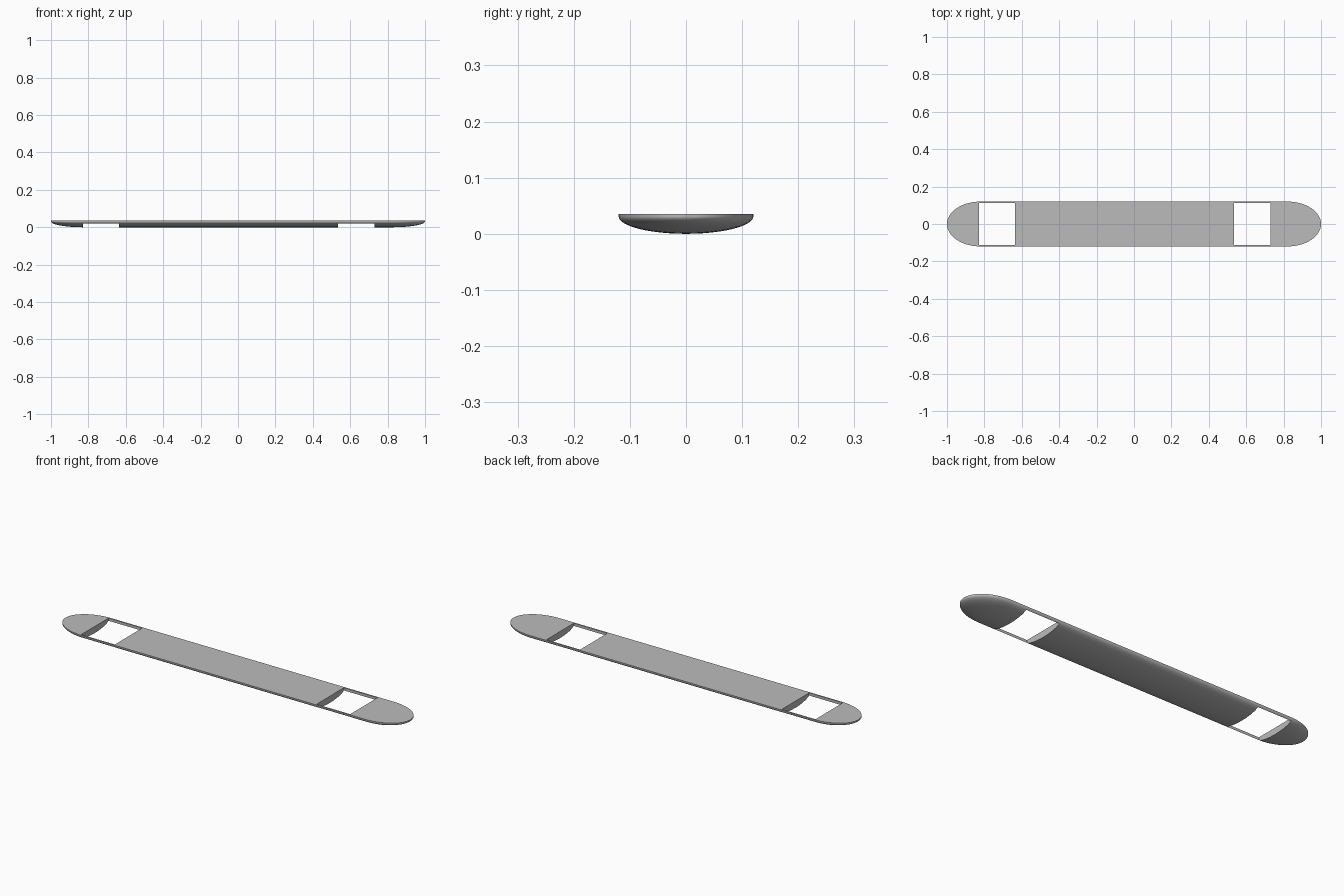
import bpy, bmesh, math

cube = bpy.data.objects.get("Cube")
if cube:
    bpy.data.objects.remove(cube)

HALF_W, TOP, RIM = 0.12, 0.035, 0.031
STRAIGHT, CAP = 0.82, 0.18
ARC, STEPS = 24, 14

grey = bpy.data.materials.new("light grey")
grey.use_nodes = True
colour = (0.5, 0.5, 0.5, 1)
grey.diffuse_color = colour
grey.node_tree.nodes["Principled BSDF"].inputs["Base Color"].default_value = colour

# Lengthwise stations: position and scale of the cross-section
angles = [math.pi / 2 * i / STEPS for i in range(STEPS + 1)]
right_end = [(STRAIGHT + CAP * math.sin(a), max(0, math.cos(a))) for a in angles]
stations = [(-x, s) for x, s in reversed(right_end)] + right_end

# Deck with flat top, thin upright rim and rounded underside
bm = bmesh.new()
rings = []
for x, s in stations:
    section = [(-HALF_W * s, TOP), (HALF_W * s, TOP)]
    for i in range(ARC + 1):
        a = math.pi * i / ARC
        section.append((HALF_W * s * math.cos(a), RIM * (1 - s * math.sin(a))))
    rings.append([bm.verts.new((x, y, z)) for y, z in section])
for r, q in zip(rings, rings[1:]):
    for i in range(len(r)):
        j = (i + 1) % len(r)
        bm.faces.new((r[i], r[j], q[j], q[i]))
bmesh.ops.remove_doubles(bm, verts=bm.verts, dist=1e-5)
bmesh.ops.recalc_face_normals(bm, faces=bm.faces)
mesh = bpy.data.meshes.new("deck")
bm.to_mesh(mesh)
bm.free()
mesh.materials.append(grey)
deck = bpy.data.objects.new("deck", mesh)
bpy.context.collection.objects.link(deck)


# Rectangular openings that leave narrow side rails
def cut_opening(name, x0, x1):
    bpy.ops.mesh.primitive_cube_add(size=1, location=((x0 + x1) / 2, 0, 0))
    cutter = bpy.context.object
    cutter.name = name
    cutter.scale = (x1 - x0, 0.226, 1)
    cutter.data.materials.append(grey)
    bpy.context.view_layer.update()
    mod = deck.modifiers.new(name, "BOOLEAN")
    mod.operation, mod.solver, mod.object = "DIFFERENCE", "EXACT", cutter
    bpy.context.view_layer.objects.active = deck
    bpy.ops.object.modifier_apply(modifier=mod.name)
    bpy.data.objects.remove(cutter)


cut_opening("right_opening", -0.83, -0.635)
cut_opening("left_opening", 0.535, 0.73)

bpy.ops.object.select_all(action="DESELECT")
deck.select_set(True)
bpy.context.view_layer.objects.active = deck
bpy.ops.object.shade_smooth_by_angle(angle=math.radians(30))
